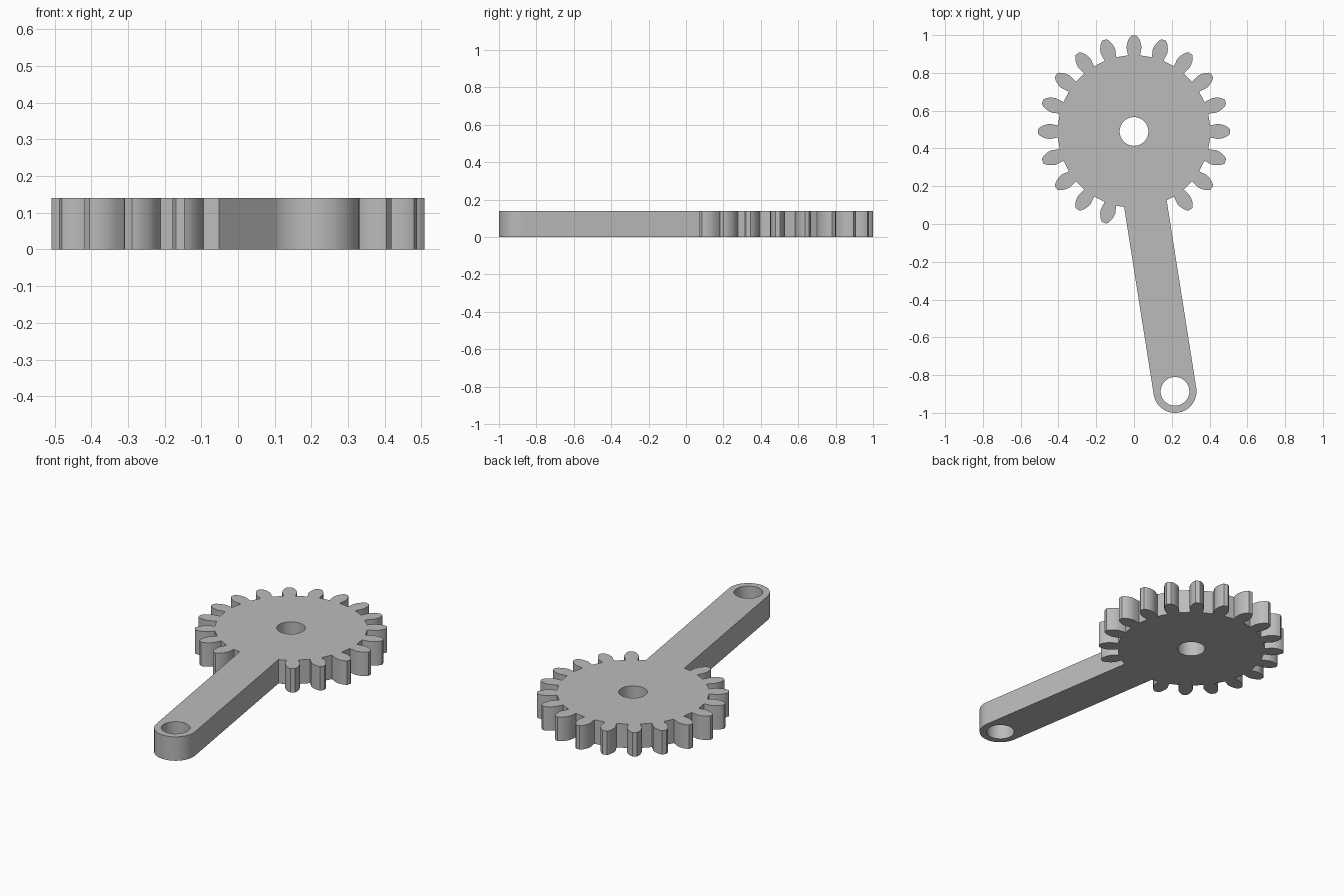
import bpy, bmesh
from math import sin, cos, asin, atan2, radians, pi
from mathutils import Vector

cube = bpy.data.objects.get("Cube")
if cube:
    bpy.data.objects.remove(cube)

GEAR = Vector((0, 0.49))
ARM_END = Vector((0.217, -0.886))
ROOT, ARM_R, HOLE_R, THICK = 0.403, 0.114, 0.076, 0.14
TEETH = 20
STEP = 2 * pi / TEETH
# one tooth flank: distance from the gear centre, half width
FLANK = [(ROOT, 0.032), (0.445, 0.040), (0.465, 0.037), (0.485, 0.030),
         (0.50, 0.021), (0.509, 0.012)]


def polar(centre, r, a):
    return centre + Vector((cos(a), sin(a))) * r


def arc(centre, r, a0, a1, n):
    return [polar(centre, r, a0 + (a1 - a0) * i / n) for i in range(n + 1)]


def tooth(a):
    out, side = Vector((cos(a), sin(a))), Vector((-sin(a), cos(a)))
    right = [GEAR + out * r - side * w for r, w in FLANK]
    left = [GEAR + out * r + side * w for r, w in reversed(FLANK)]
    return right + left


# Outline: toothed rim, then the arm in place of the two missing teeth
axis = ARM_END - GEAR
arm_angle = atan2(axis.y, axis.x)
join = asin(ARM_R / ROOT)
outline = [polar(GEAR, ROOT, arm_angle + join)]
for k in range(TEETH - 2):
    a = radians(-54) + k * STEP
    outline += tooth(a)
    if k < TEETH - 3:
        outline.append(polar(GEAR, ROOT, a + STEP / 2))
outline.append(polar(GEAR, ROOT, arm_angle - join))
outline += arc(ARM_END, ARM_R, arm_angle - pi / 2, arm_angle + pi / 2, 32)

# Axle hole and pin hole
loops = [outline] + [arc(c, HOLE_R, 0, 2 * pi, 48)[:-1] for c in (GEAR, ARM_END)]

# Fill the flat profile and extrude it
curve = bpy.data.curves.new("gear_profile", "CURVE")
curve.dimensions = "2D"
curve.fill_mode = "BOTH"
curve.extrude = THICK / 2
for pts in loops:
    spline = curve.splines.new("POLY")
    spline.points.add(len(pts) - 1)
    for p, v in zip(spline.points, pts):
        p.co = (v.x, v.y, 0, 1)
    spline.use_cyclic_u = True
helper = bpy.data.objects.new("gear_profile", curve)
bpy.context.collection.objects.link(helper)
bpy.context.view_layer.update()
mesh = bpy.data.meshes.new_from_object(
    helper.evaluated_get(bpy.context.evaluated_depsgraph_get()))
bpy.data.objects.remove(helper)

# Weld the caps to the walls and stand the part on the ground
bm = bmesh.new()
bm.from_mesh(mesh)
bmesh.ops.remove_doubles(bm, verts=bm.verts, dist=0.0001)
bmesh.ops.translate(bm, verts=bm.verts, vec=(0, 0, THICK / 2))
bmesh.ops.recalc_face_normals(bm, faces=bm.faces)
bm.to_mesh(mesh)
bm.free()

# Plain grey material
grey = bpy.data.materials.new("plain_grey")
grey.use_nodes = True
colour = (0.5, 0.5, 0.5, 1)
grey.diffuse_color = colour
grey.node_tree.nodes["Principled BSDF"].inputs["Base Color"].default_value = colour
mesh.materials.clear()
mesh.materials.append(grey)

lever = bpy.data.objects.new("gear_with_lever_arm", mesh)
bpy.context.collection.objects.link(lever)
bpy.ops.object.select_all(action="DESELECT")
lever.select_set(True)
bpy.context.view_layer.objects.active = lever
bpy.ops.object.shade_smooth_by_angle(angle=radians(30))
